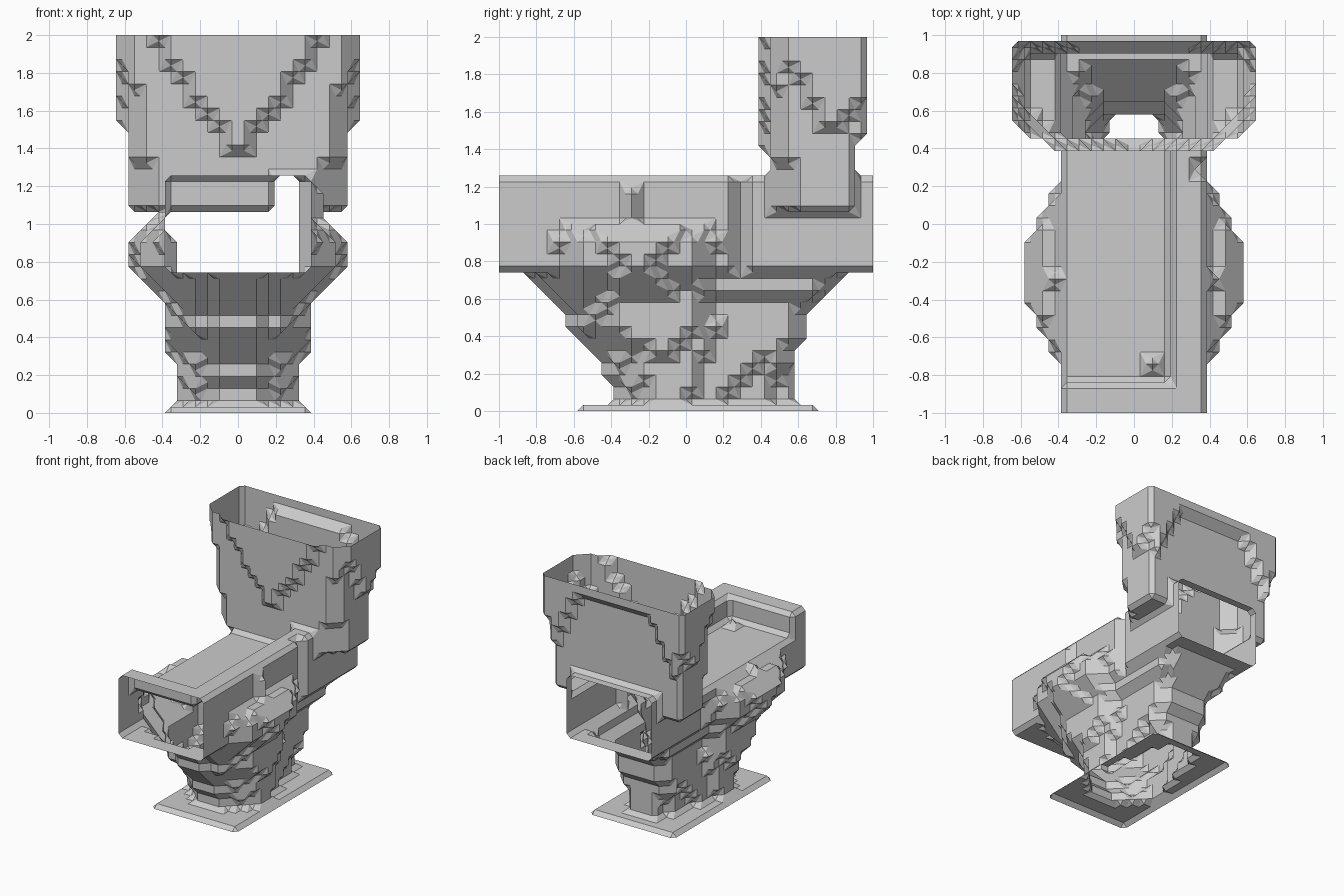
import bpy
import bmesh
from itertools import product
from mathutils import Vector
from mathutils.geometry import area_tri

default = bpy.data.objects.get("Cube")
if default:
    bpy.data.objects.remove(default, do_unlink=True)

STEP = 2 / 31          # one block of the stepped style
LAST = 31              # last sample along depth and height

porcelain = bpy.data.materials.new("porcelain grey")
porcelain.use_nodes = True
colour = (0.6, 0.6, 0.6, 1)
porcelain.diffuse_color = colour
porcelain.node_tree.nodes["Principled BSDF"].inputs["Base Color"].default_value = colour


# Each rule answers whether a block belongs to a part:
# x in blocks from the centre line, j in blocks from the front, k in blocks up
def in_base(x, j, k):
    return k == 0 and abs(x) < 6 and 7 <= j <= 26


HALF_WIDTH = [4.8, 5, 5.2, 5.4, 5.6, 5.9, 6.2, 6.4, 6.49, 6.9, 7.8, 8.6, 8.8, 9.1, 8.2]
FRONT = [10, 10, 9, 9, 8, 7, 6, 6, 5, 4, 3]
REAR = [24, 24, 24, 24, 24, 25, 25, 25, 26, 27, 28]


def in_bowl(x, j, k):
    if not 1 <= k <= 15:
        return False
    if k <= 11:
        centre = 14.2 - 0.022 * k * k
        depth = centre - FRONT[k - 1] + 0.3
    else:
        centre, depth = 11.5, 9.6
    return (x / HALF_WIDTH[k - 1]) ** 2 + ((j - centre) / depth) ** 2 < 1


def in_column(x, j, k):
    if not 1 <= k <= 11 or not 14 <= j <= REAR[k - 1]:
        return False
    width = 4 if k < 10 else 5
    if k <= 4 - abs(j - 22):                     # pinched waist above the base
        width = 3
    if j >= 23 and k <= 2:
        width = 2
    if j == REAR[k - 1]:                         # chamfered rear corners
        width = min(width, 2 if k < 4 else width - 1)
    return abs(x) < width


def in_seat(x, j, k):
    # small fins on the outer walls and a knob in the recess
    if j == 11 and 16 <= k <= (18 if x > 0 else 16) and 6 < abs(x) < 7:
        return True
    if (x, j, k) == (1.5, 4, 17):
        return True
    if not (12 <= k <= 19 and abs(x) < 6):
        return False
    recess = k >= 17 and x < 3 and 3 <= j <= 22
    notch = j == 20 and abs(x) > 5 and (x > 0 or k <= 14)
    return not recess and not notch


def in_tank(x, j, k):
    ax = abs(x)
    if k < 17 or ax > 10 or not 22 <= j <= 30:
        return False
    if ax > 9:                                   # flared side panels
        return k >= 24 and max(24, 27 - 0.6 * (k - 24)) <= j <= min(30, k + 4)
    if j == 22:                                  # wedge panel on the front
        return k >= 22 and ax < 0.7 + 0.72 * (k - 22)
    if j == 30:                                  # flared rear corners and rim
        return k >= 30 - max(0, ax - 5) * 2
    if ax > 8:                                   # chamfered front corners
        return j >= (23 if k >= 27 else 24 if k >= 21 else 25)
    if ax > 7:
        return j >= (23 if k >= 21 else 24)
    return True


PARTS = {"base_plate": in_base, "bowl": in_bowl, "rear_column": in_column,
         "seat_box": in_seat, "tank": in_tank}


def owner(i, j, k):
    return next((n for n, rule in PARTS.items() if rule(i + 0.5, j, k)), None)


def cell_sides():
    # the six faces of a cell, corners anticlockwise from outside
    for axis, side in product(range(3), (0, 1)):
        ring = []
        for u, v in ((0, 0), (1, 0), (1, 1), (0, 1)):
            corner = [0, 0, 0]
            corner[axis], corner[(axis + 1) % 3], corner[(axis + 2) % 3] = side, u, v
            ring.append(tuple(corner))
        yield ring if side else ring[::-1]


SIDES = list(cell_sides())


def cell_loops(cell, solid):
    # link the crossings on each side into closed outlines
    follow = {}
    for ring in SIDES:
        pts = [tuple(a + b for a, b in zip(cell, c)) for c in ring]
        for n in range(4):
            if solid[pts[n]] or not solid[pts[(n + 1) % 4]]:
                continue
            m = n + 1
            while solid[pts[(m + 1) % 4]]:
                m += 1
            mid = [tuple(a + b for a, b in zip(pts[q % 4], pts[(q + 1) % 4])) for q in (n, m)]
            follow[mid[0]] = mid[1]
    while follow:
        start, point = follow.popitem()
        loop = [start]
        while point != start:
            loop.append(point)
            point = follow.pop(point)
        yield loop


def taut_fan(loop):
    # the triangle fan with the least area gives the cleanest chamfers
    fans = []
    for n in range(len(loop)):
        ring = loop[n:] + loop[:n]
        fans.append([(ring[0], b, c) for b, c in zip(ring[1:], ring[2:])])
    return min(fans, key=lambda fan: round(sum(area_tri(*map(Vector, t)) for t in fan), 4))


# Sample the joined parts, leaving the shell open at the domain limits
solid = {p: owner(*p) for p in product(range(-12, 12), range(LAST + 1), range(LAST + 1))}
outlines = {name: [] for name in PARTS}
for cell in product(range(-12, 11), range(LAST), range(LAST)):
    corners = [solid[tuple(a + b for a, b in zip(cell, c))] for c in product((0, 1), repeat=3)]
    if all(corners) or not any(corners):
        continue
    part = next(c for c in corners if c)
    outlines[part].extend(cell_loops(cell, solid))


def make_part(name, loops):
    bm = bmesh.new()
    verts = {}
    for loop in loops:
        for p in loop:
            if p not in verts:
                x, y, z = Vector(p) * STEP / 2
                verts[p] = bm.verts.new((x + STEP / 2, y - 1, z))
        for triangle in taut_fan(loop):
            bm.faces.new([verts[p] for p in triangle])
    # merge the flat areas into clean panels
    bmesh.ops.dissolve_limit(bm, angle_limit=0.01, verts=bm.verts[:], edges=bm.edges[:])
    mesh = bpy.data.meshes.new(name)
    bm.to_mesh(mesh)
    bm.free()
    mesh.materials.append(porcelain)
    bpy.context.collection.objects.link(bpy.data.objects.new(name, mesh))


for name, loops in outlines.items():
    make_part(name, loops)
